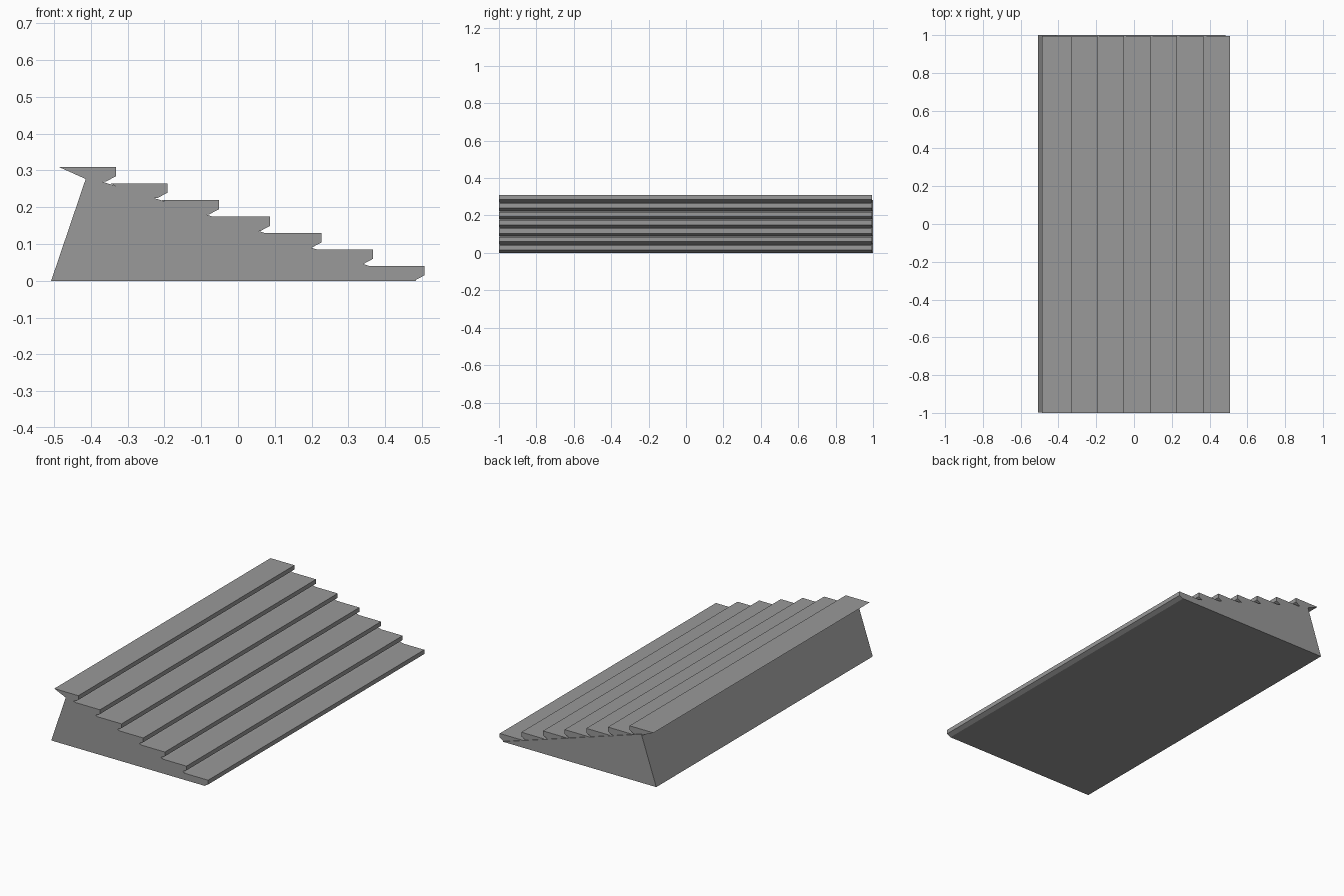
import bpy
import bmesh

cube = bpy.data.objects.get("Cube")
if cube:
    bpy.data.objects.remove(cube, do_unlink=True)

grey = bpy.data.materials.new("concrete_grey")
grey.use_nodes = True
colour = (0.32, 0.32, 0.32, 1)
grey.diffuse_color = colour
grey.node_tree.nodes["Principled BSDF"].inputs["Base Color"].default_value = colour


def extrude_profile(name, profile, y0, y1):
    """Make a solid from an x-z outline running from y0 to y1."""
    bm = bmesh.new()
    face = bm.faces.new([bm.verts.new((x, y0, z)) for x, z in profile])
    new = bmesh.ops.extrude_face_region(bm, geom=[face])["geom"]
    moved = [v for v in new if isinstance(v, bmesh.types.BMVert)]
    bmesh.ops.translate(bm, verts=moved, vec=(0, y1 - y0, 0))
    bmesh.ops.recalc_face_normals(bm, faces=bm.faces)
    mesh = bpy.data.meshes.new(name)
    bm.to_mesh(mesh)
    bm.free()
    mesh.materials.append(grey)
    obj = bpy.data.objects.new(name, mesh)
    bpy.context.collection.objects.link(obj)
    return obj


# Wedge-shaped base
extrude_profile("base_wedge", [(-0.508, 0), (0.485, 0), (-0.412, 0.283)], -0.998, 1.0)

# Seven overlapping treads with chamfered noses, climbing towards -x
TREADS = 7
RUN, RISE = 0.1398, 0.0449
tread = [(-0.155, 0), (0, 0), (0, -0.025), (-0.027, -0.0395), (-0.07, -0.038)]
for i in range(TREADS):
    nose_x, top_z = 0.507 - i * RUN, 0.04 + i * RISE
    outline = [(nose_x + x, top_z + z) for x, z in tread]
    extrude_profile(f"tread_{i + 1}", outline, -1.0, 0.995)
